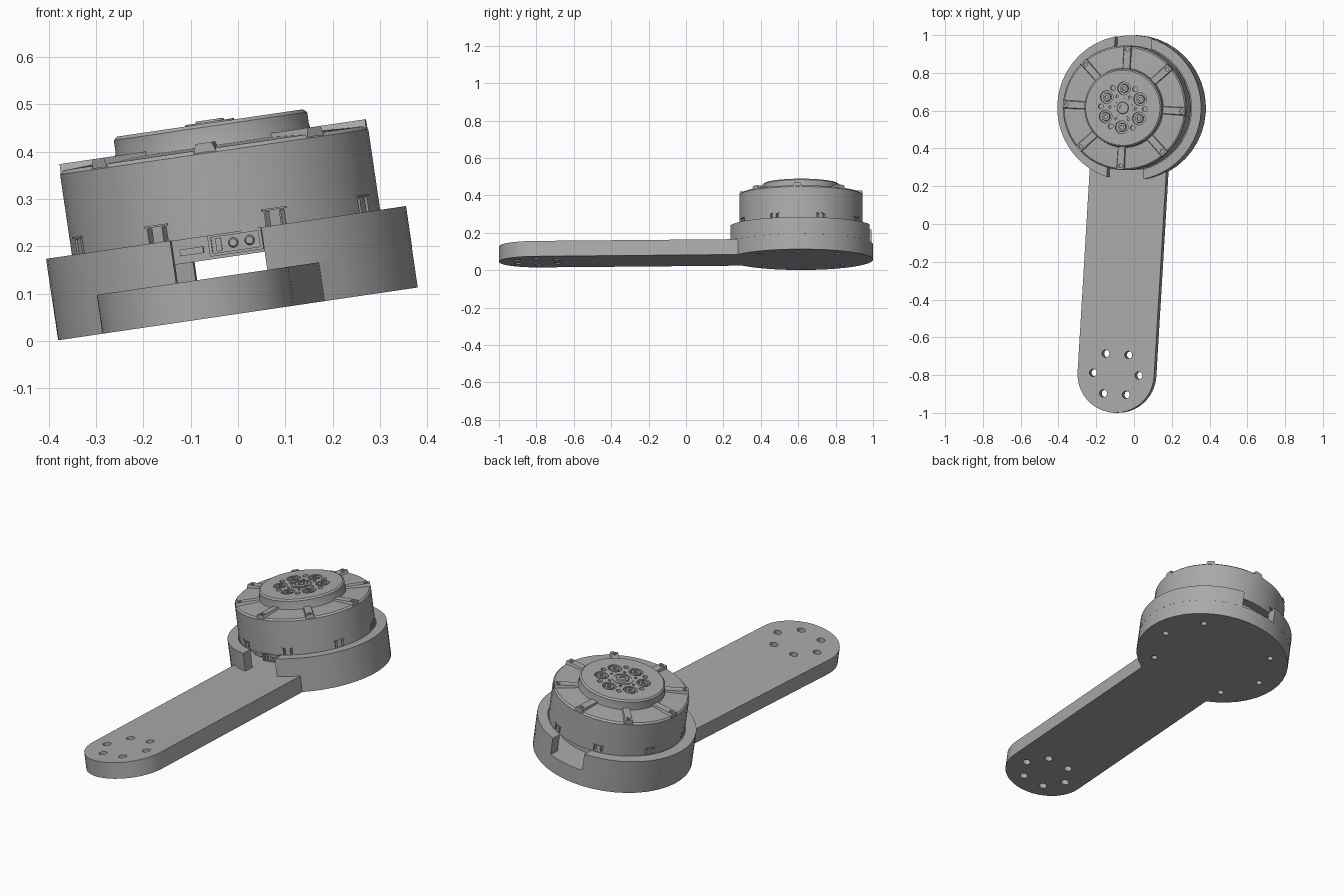
import bpy, bmesh, math
from mathutils import Matrix, Vector

cube = bpy.data.objects.get("Cube")
if cube:
    bpy.data.objects.remove(cube)

grey = bpy.data.materials.new("machined_grey")
grey.use_nodes = True
COLOR = (0.40, 0.40, 0.40, 1)
grey.diffuse_color = COLOR
grey.node_tree.nodes["Principled BSDF"].inputs["Base Color"].default_value = COLOR

# Whole assembly leans sideways and is turned slightly about its own axis
POSE = (Matrix.Translation((0, 0.615, 0.057))
        @ Matrix.Rotation(math.radians(-8.35), 4, 'Y')
        @ Matrix.Rotation(math.radians(-3.45), 4, 'Z'))
R, WALL_IN, PLATE, RIM = 0.385, 0.333, 0.083, 0.174
ARM_R, ARM_L = 0.205, 1.4125
CHANNEL = 0.0975
EIGHTHS = range(0, 360, 45)
SIXTHS = range(0, 360, 60)


def arc(r, a0, a1, n, cy=0):
    return [(r * math.cos(math.radians(a0 + (a1 - a0) * i / n)),
             cy + r * math.sin(math.radians(a0 + (a1 - a0) * i / n))) for i in range(n + 1)]


def spot(r, deg, z=0):
    return Vector((r * math.cos(math.radians(deg)), r * math.sin(math.radians(deg)), z))


def prism(bm, outline, z0, z1):
    low = [bm.verts.new((x, y, z0)) for x, y in outline]
    high = [bm.verts.new((x, y, z1)) for x, y in outline]
    bm.faces.new(low[::-1])
    bm.faces.new(high)
    for i in range(len(low)):
        j = (i + 1) % len(low)
        bm.faces.new((low[i], low[j], high[j], high[i]))


def rod(bm, at, r, z0, z1, sides=16, r_top=None):
    bmesh.ops.create_cone(bm, cap_ends=True, segments=sides, radius1=r,
                          radius2=r if r_top is None else r_top, depth=z1 - z0,
                          matrix=Matrix.Translation((at.x, at.y, (z0 + z1) / 2)))


def block(bm, deg, r0, r1, width, z0, z1):
    m = (Matrix.Rotation(math.radians(deg), 4, 'Z')
         @ Matrix.Translation(((r0 + r1) / 2, 0, (z0 + z1) / 2))
         @ Matrix.Diagonal((r1 - r0, width, z1 - z0, 1)))
    return bmesh.ops.create_cube(bm, size=1, matrix=m)["verts"]


def lathe(bm, profile, sides=48):
    vs = [bm.verts.new((r, 0, z)) for r, z in profile]
    es = [bm.edges.new(p) for p in zip(vs, vs[1:])]
    bmesh.ops.spin(bm, geom=vs + es, cent=(0, 0, 0), axis=(0, 0, 1),
                   angle=math.tau, steps=sides, use_duplicate=False)
    bmesh.ops.remove_doubles(bm, verts=bm.verts, dist=1e-5)


def finish(name, bm, cutter=None):
    objs = []
    for label, b in ((name, bm), (name + "_cutter", cutter)):
        if b is None:
            continue
        bmesh.ops.recalc_face_normals(b, faces=b.faces)
        b.transform(POSE)
        me = bpy.data.meshes.new(label)
        b.to_mesh(me)
        b.free()
        ob = bpy.data.objects.new(label, me)
        bpy.context.collection.objects.link(ob)
        me.materials.append(grey)
        objs.append(ob)
    ob = objs[0]
    if cutter:
        objs[1].hide_render = True
        mod = ob.modifiers.new("cut", 'BOOLEAN')
        mod.object, mod.operation, mod.solver = objs[1], 'DIFFERENCE', 'EXACT'
        deps = bpy.context.evaluated_depsgraph_get()
        ob.data = bpy.data.meshes.new_from_object(ob.evaluated_get(deps))
        ob.modifiers.clear()
        bpy.data.objects.remove(objs[1])
    bpy.ops.object.select_all(action='DESELECT')
    ob.select_set(True)
    bpy.context.view_layer.objects.active = ob
    bpy.ops.object.shade_smooth_by_angle(angle=math.radians(25))
    return ob


# Base plate: round mount running into a round-ended arm
bm, cut = bmesh.new(), bmesh.new()
join = math.degrees(math.asin(ARM_R / R))
prism(bm, arc(R, -90 + join, 270 - join, 36) + arc(ARM_R, 180, 360, 20, -ARM_L), 0, PLATE)
for a in SIXTHS:
    rod(cut, spot(0.122, a) + Vector((0, -ARM_L, 0)), 0.02, -0.1, 0.2)
for a in EIGHTHS:
    if a not in (90, 270):
        rod(cut, spot(0.297, a), 0.015, -0.1, 0.2)
finish("arm_plate", bm, cut)

# Rim walls on both sides of the straight cable channel
bm = bmesh.new()
ao = 90 - math.degrees(math.asin(CHANNEL / R))
ai = 90 - math.degrees(math.asin(CHANNEL / WALL_IN))
for turn in (0, 180):
    prism(bm, arc(R, turn - ao, turn + ao, 26) + arc(WALL_IN, turn + ai, turn - ai, 26),
          PLATE, RIM)
finish("rim_walls", bm)

# Motor case with clip notches around the lower edge
bm, cut = bmesh.new(), bmesh.new()
lathe(bm, [(0, 0.122), (0.285, 0.122), (0.285, 0.172), (0.33, 0.172), (0.33, 0.346),
           (0.322, 0.354), (0.20, 0.36), (0, 0.36)])
for a in EIGHTHS:
    block(cut, a + 22.5, 0.305, 0.35, 0.045, 0.16, 0.205)
finish("motor_case", bm, cut)

# Clips: a post with a thin cap in each notch
bm = bmesh.new()
for a in EIGHTHS:
    block(bm, a + 22.5, 0.30, 0.328, 0.024, 0.172, 0.206)
    block(bm, a + 22.5, 0.32, 0.333, 0.055, 0.207, 0.211)
finish("case_clips", bm)

# Spokes with sloped sides and a screw hole at the outer end
bm, cut = bmesh.new(), bmesh.new()
for a in EIGHTHS:
    vs = block(bm, a, 0.195, 0.327, 0.05, 0.345, 0.368)
    turn = Matrix.Rotation(math.radians(a), 4, 'Z')
    for v in vs:
        if v.co.z > 0.36:
            p = turn.inverted() @ v.co
            p.y *= 0.7
            v.co = turn @ p
    rod(cut, spot(0.308, a), 0.01, 0.358, 0.4, 12)
finish("case_spokes", bm, cut)

# Output hub with bolt pockets and pin holes
bm, cut = bmesh.new(), bmesh.new()
lathe(bm, [(0, 0.35), (0.212, 0.35), (0.207, 0.378), (0.207, 0.401), (0.199, 0.408), (0, 0.408)])
for a in SIXTHS:
    rod(cut, spot(0.103, a + 30), 0.034, 0.39, 0.42, 20)
    rod(cut, spot(0.118, a), 0.013, 0.39, 0.42, 12)
    rod(cut, spot(0.068, a), 0.007, 0.395, 0.42, 10)
finish("output_hub", bm, cut)

# Hub bolts and centre cap
bm, cut = bmesh.new(), bmesh.new()
for a in SIXTHS:
    rod(bm, spot(0.103, a + 30), 0.024, 0.385, 0.408, 20, 0.021)
    rod(cut, spot(0.103, a + 30), 0.011, 0.398, 0.42, 6)
finish("hub_bolts", bm, cut)

bm = bmesh.new()
lathe(bm, [(0.052, 0.40), (0.052, 0.411), (0.044, 0.411), (0.044, 0.405), (0.033, 0.405),
           (0.029, 0.415), (0.016, 0.415), (0.016, 0.400), (0, 0.400)], 32)
finish("centre_cap", bm)

# Cable connector in the front channel: frame, face and two round sockets
bm, cut = bmesh.new(), bmesh.new()
side = 0.036
vs = block(bm, -90, 0.27, 0.322, 0.115, 0.128, 0.174)
bmesh.ops.translate(bm, verts=vs, vec=(side, 0, 0))
vs = block(cut, -90, 0.312, 0.34, 0.101, 0.134, 0.168)
bmesh.ops.translate(cut, verts=vs, vec=(side, 0, 0))
finish("connector_frame", bm, cut)

bm = bmesh.new()
for dx in (-0.005, 0.03):
    m = Matrix.Translation((side + dx, -0.314, 0.151)) @ Matrix.Rotation(math.pi / 2, 4, 'X')
    bmesh.ops.create_cone(bm, cap_ends=True, segments=16, radius1=0.012, radius2=0.008,
                          depth=0.012, matrix=m)
vs = block(bm, -90, 0.27, 0.318, 0.012, 0.137, 0.165)
bmesh.ops.translate(bm, verts=vs, vec=(side - 0.036, 0, 0))
vs = block(bm, -90, 0.27, 0.30, 0.05, 0.138, 0.152)
bmesh.ops.translate(bm, verts=vs, vec=(-0.06, 0, 0))
finish("connector_sockets", bm)
